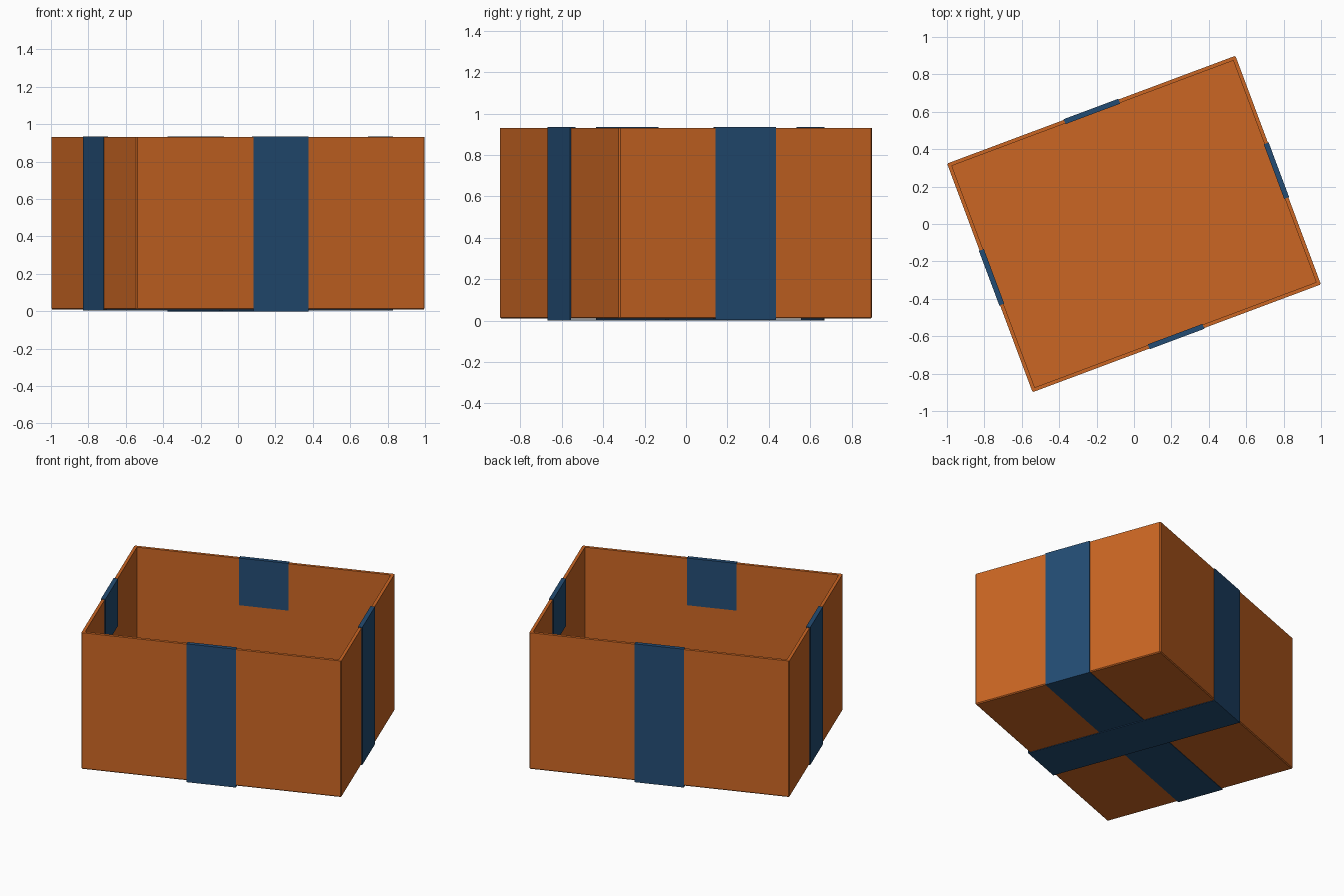
import bpy, bmesh, math
from mathutils import Matrix

if "Cube" in bpy.data.objects:
    bpy.data.objects.remove(bpy.data.objects["Cube"])

ANGLE = math.radians(20.5)
L, W = 1.646, 1.305        # outer length and width
Z0, Z1 = 0.009, 0.931      # box bottom and rim
WALL = 0.02
TAPE_W, T = 0.312, 0.004   # tape width and thickness
LAP = 0.315                # how far the tape folds down inside


def material(name, rgb):
    m = bpy.data.materials.new(name)
    m.diffuse_color = (*rgb, 1)
    m.use_nodes = True
    m.node_tree.nodes["Principled BSDF"].inputs["Base Color"].default_value = m.diffuse_color
    return m


cardboard = material("orange card", (0.60, 0.133, 0.017))
blue = material("blue tape", (0.017, 0.073, 0.175))


def finish(name, bm, mat, turn):
    bmesh.ops.recalc_face_normals(bm, faces=bm.faces)
    mesh = bpy.data.meshes.new(name)
    bm.to_mesh(mesh)
    bm.free()
    ob = bpy.data.objects.new(name, mesh)
    bpy.context.collection.objects.link(ob)
    mesh.materials.append(mat)
    ob.rotation_euler.z = turn
    return ob


# open box: cuboid with chamfered outer edges, then hollowed from the top
bm = bmesh.new()
bmesh.ops.create_cube(bm, size=1, matrix=Matrix.Translation((0, 0, (Z0 + Z1) / 2))
                      @ Matrix.Diagonal((L, W, Z1 - Z0, 1)))
edges = [e for e in bm.edges if not all(v.co.z > Z1 - 0.01 for v in e.verts)]
bmesh.ops.bevel(bm, geom=edges, offset=0.006, segments=1, affect='EDGES')
bm.normal_update()
top = [f for f in bm.faces if f.normal.z > 0.9]
bmesh.ops.inset_region(bm, faces=top, thickness=WALL, use_even_offset=True)
bm.normal_update()
top = max((f for f in bm.faces if f.normal.z > 0.9), key=lambda f: f.calc_area())
res = bmesh.ops.extrude_face_region(bm, geom=[top])
for v in res["geom"]:
    if isinstance(v, bmesh.types.BMVert):
        v.co.z = Z0 + WALL
if top.is_valid:
    bmesh.ops.delete(bm, geom=[top], context='FACES_ONLY')
finish("open_box", bm, cardboard, ANGLE)


# tape: thin band under the box, up both sides, over the rim and down inside
def tape(name, span, under, turn):
    h = span / 2
    hi = h - WALL
    skin = [(h, under + T), (h, Z1), (hi, Z1), (hi, Z1 - LAP)]
    outer = [(h + T, under), (h + T, Z1 + T), (hi - T, Z1 + T), (hi - T, Z1 - LAP)]

    def both(pts):
        return [(-x, z) for x, z in reversed(pts)] + pts

    a, b = both(skin), both(outer)
    bm = bmesh.new()
    rows = [[[bm.verts.new((x, s * TAPE_W / 2, z)) for x, z in p] for p in (a, b)]
            for s in (-1, 1)]
    (a0, b0), (a1, b1) = rows
    for i in range(len(a) - 1):
        for p, q in ((a0, a1), (b0, b1), (a0, b0), (a1, b1)):
            bm.faces.new((p[i], p[i + 1], q[i + 1], q[i]))
    for i in (0, -1):
        bm.faces.new((a0[i], a1[i], b1[i], b0[i]))
    finish(name, bm, blue, turn)


tape("long_tape", L, Z0 - T, ANGLE)
tape("cross_tape", W, 0.0, ANGLE + math.pi / 2)
